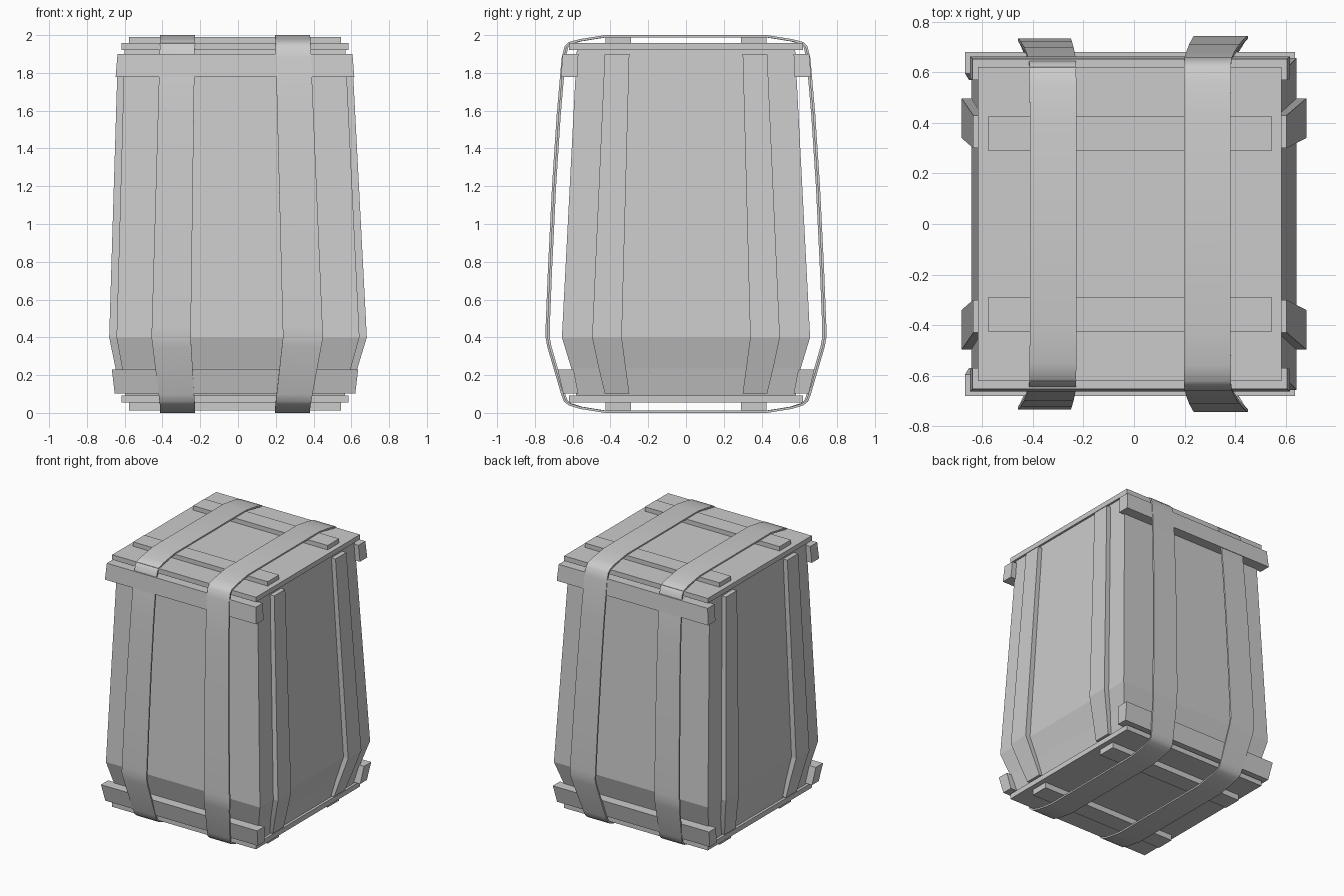
import bpy, bmesh

if "Cube" in bpy.data.objects:
    bpy.data.objects.remove(bpy.data.objects["Cube"])

CX = -0.016  # slight sideways offset of lid and base


def finish(name, bm):
    bmesh.ops.recalc_face_normals(bm, faces=bm.faces)
    me = bpy.data.meshes.new(name)
    bm.to_mesh(me)
    bm.free()
    ob = bpy.data.objects.new(name, me)
    bpy.context.collection.objects.link(ob)
    return ob


def skin(bm, rings, closed):
    n = len(rings[0])
    pairs = list(zip(rings, rings[1:])) + ([(rings[-1], rings[0])] if closed else [])
    for a, b in pairs:
        for i in range(n):
            j = (i + 1) % n
            bm.faces.new((a[i], a[j], b[j], b[i]))
    if not closed:
        bm.faces.new(rings[0])
        bm.faces.new(rings[-1])


def loft(name, sections):
    """Stack of rectangles: (z, x0, x1, y0, y1)."""
    bm = bmesh.new()
    rings = [[bm.verts.new(p) for p in ((x0, y0, z), (x1, y0, z), (x1, y1, z), (x0, y1, z))]
             for z, x0, x1, y0, y1 in sections]
    skin(bm, rings, False)
    return finish(name, bm)


# body: z, x centre, half width, half depth
body = [(0.09, CX, 0.58, 0.58), (0.235, CX * 0.5, 0.605, 0.607),
        (0.4, 0.0, 0.643, 0.657), (1.92, CX, 0.585, 0.578)]
loft("body", [(z, c - w, c + w, -d, d) for z, c, w, d in body])

# lid and base boards
loft("lid", [(z, CX - 0.6, CX + 0.6, -0.62, 0.62) for z in (1.92, 1.957)])
loft("base", [(z, CX - 0.6, CX + 0.6, -0.62, 0.62) for z in (0.055, 0.093)])

for s in (-1, 1):
    side = "front" if s < 0 else "back"
    # cleats across the lid and base
    for label, z0, z1 in (("lid", 1.957, 1.99), ("base", 0.013, 0.055)):
        loft(f"{label}_cleat_{side}",
             [(z, CX - 0.562, CX + 0.562, *sorted((s * 0.29, s * 0.425))) for z in (z0, z1)])
    # horizontal planks front and back
    loft(f"upper_plank_{side}",
         [(1.777, CX - 0.632, CX + 0.632, *sorted((s * 0.575, s * 0.662))),
          (1.90, CX - 0.622, CX + 0.622, *sorted((s * 0.57, s * 0.653)))])
    loft(f"lower_plank_{side}",
         [(0.103, CX - 0.637, CX + 0.637, *sorted((s * 0.57, s * 0.65))),
          (0.231, CX - 0.652, CX + 0.652, *sorted((s * 0.595, s * 0.68)))])
    # vertical battens on the left and right sides
    for k in (-1, 1):
        rows = [(0.103, CX, 0.575, 0.608, 0.30, 0.43), (0.235, CX * 0.5, 0.60, 0.64, 0.318, 0.462),
                (0.4, 0.0, 0.635, 0.682, 0.34, 0.497), (1.90, CX, 0.58, 0.62, 0.30, 0.43)]
        loft(f"side_batten_{side}_{'right' if k > 0 else 'left'}",
             [(z, *sorted((c + k * a, c + k * b)), *sorted((s * y0, s * y1)))
              for z, c, a, b, y0, y1 in rows])

# strap outline in (y, z), back half from top to bottom
HALF = [(0.427, 2.0), (0.56, 1.979), (0.62, 1.963), (0.642, 1.94), (0.657, 1.88), (0.683, 1.58),
        (0.708, 1.2), (0.73, 0.75), (0.742, 0.45), (0.742, 0.40), (0.733, 0.35),
        (0.66, 0.10), (0.645, 0.06), (0.62, 0.04), (0.56, 0.021), (0.427, 0.0)]


def strap(name, top, mid, scale):
    path = HALF + [(-y, z) for y, z in reversed(HALF)]
    bm, rings, n = bmesh.new(), [], len(path)
    for i, (y, z) in enumerate(path):
        (ya, za), (yb, zb) = path[i - 1], path[(i + 1) % n]
        ty, tz = yb - ya, zb - za
        length = (ty * ty + tz * tz) ** 0.5
        iy, iz = y + tz / length * 0.012, z - ty / length * 0.012
        t = max(0, (2 - z) / 1.6 if z > 0.4 else (z - 0.03) / 0.37)
        x0, x1 = (a + (b - a) * t for a, b in zip(top, mid))
        rings.append([bm.verts.new((x, p * scale, q)) for x, p, q in
                      ((x0, y, z), (x1, y, z), (x1, iy, iz), (x0, iy, iz))])
    skin(bm, rings, True)
    ob = finish(name, bm)
    bpy.context.view_layer.objects.active = ob
    bpy.ops.object.select_all(action='DESELECT')
    ob.select_set(True)
    bpy.ops.object.shade_smooth_by_angle(angle=0.7)


strap("strap_left", (-0.412, -0.228), (-0.458, -0.25), 0.988)
strap("strap_right", (0.197, 0.382), (0.238, 0.45), 1.002)
